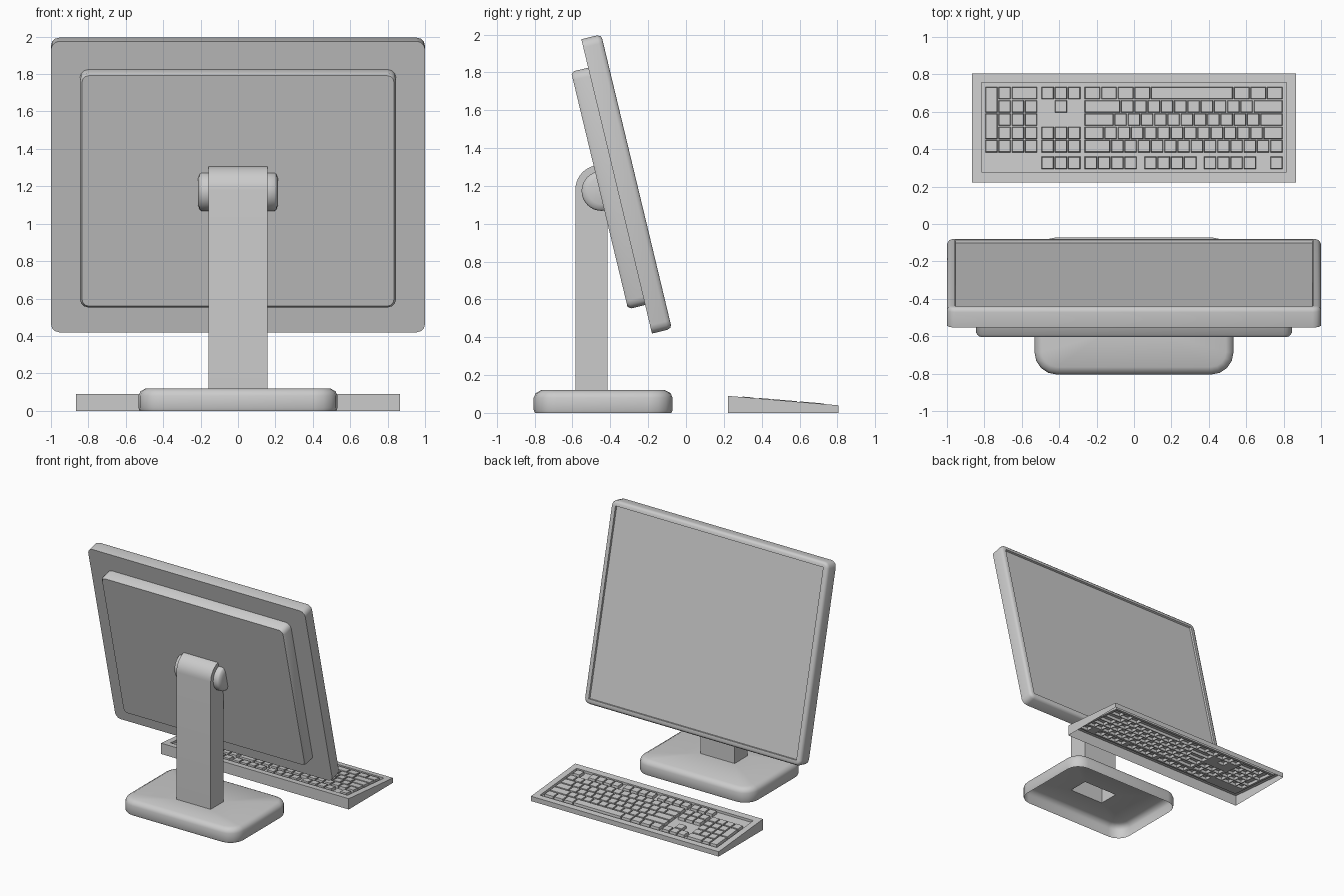
import bpy, bmesh, math
from mathutils import Matrix, Vector

if "Cube" in bpy.data.objects:
    bpy.data.objects.remove(bpy.data.objects["Cube"])


def ring(bm, pts):
    """Closed loop of vertices; returns its vertices and edges."""
    vs = [bm.verts.new(p) for p in pts]
    es = [bm.edges.new((vs[i], vs[(i + 1) % len(vs)])) for i in range(len(vs))]
    return vs, es


def skin(bm, a, b):
    n = len(a)
    for i in range(n):
        j = (i + 1) % n
        bm.faces.new((a[i], a[j], b[j], b[i]))


def loft(bm, loops):
    """Skin a series of point loops; returns the built rings."""
    rings = [ring(bm, p) for p in loops]
    for (a, _), (b, _) in zip(rings, rings[1:]):
        skin(bm, a, b)
    return rings


def rounded(hx, hy, r, seg, z, cx=0, cy=0):
    pts = []
    for k, (sx, sy) in enumerate(((1, 1), (-1, 1), (-1, -1), (1, -1))):
        for i in range(seg + 1):
            a = math.pi / 2 * (k + i / seg)
            pts.append(Vector((cx + sx * (hx - r) + r * math.cos(a),
                               cy + sy * (hy - r) + r * math.sin(a), z)))
    return pts


def finish(name, bm, smooth=None, matrix=None):
    bmesh.ops.recalc_face_normals(bm, faces=bm.faces[:])
    me = bpy.data.meshes.new(name)
    bm.to_mesh(me)
    bm.free()
    if matrix:
        me.transform(matrix)
    ob = bpy.data.objects.new(name, me)
    bpy.context.collection.objects.link(ob)
    if smooth:
        bpy.ops.object.select_all(action='DESELECT')
        ob.select_set(True)
        bpy.context.view_layer.objects.active = ob
        bpy.ops.object.shade_smooth_by_angle(angle=math.radians(smooth))
    return ob


# Tilted frame of the screen: local y runs up the panel, local z out of the screen
t = math.radians(13.5)
tilt = Matrix(((-1, 0, 0, 0),
               (0, -math.sin(t), math.cos(t), -0.314),
               (0, math.cos(t), math.sin(t), 1.21),
               (0, 0, 0, 1)))


def slab(name, hx, hy, r, profile):
    bm = bmesh.new()
    rings = loft(bm, [rounded(hx - d, hy - d, max(r - d, 0.002), 3, z)
                      for d, z in profile])
    bm.faces.new(rings[0][0])
    bm.faces.new(rings[-1][0])
    finish(name, bm, 40, tilt)


# Screen panel with rounded bezel and recessed display
slab("screen_panel", 1.0, 0.8, 0.045,
     [(0, -0.054), (0, 0.03), (0.007, 0.047), (0.02, 0.054),
      (0.043, 0.054), (0.045, 0.038)])
# Thinner housing behind the panel
slab("rear_housing", 0.845, 0.645, 0.045,
     [(0, -0.05), (0, -0.13), (0.012, -0.147)])

# Base: hollow rounded foot, open below, with a slot under the column
bm = bmesh.new()
rings = loft(bm, [rounded(0.532 - d, 0.367 - d, 0.12 - d, 4, z, 0, -0.438)
                  for d, z in ((0.006, 0), (0, 0.015), (0, 0.08),
                               (0.01, 0.104), (0.04, 0.12))])
slot = ring(bm, [(-0.158, -0.585, 0.12), (0.158, -0.585, 0.12),
                 (0.158, -0.415, 0.12), (-0.158, -0.415, 0.12)])
bmesh.ops.triangle_fill(bm, edges=rings[-1][1] + slot[1], use_beauty=True)
finish("base", bm, 50)

# Column with a rounded head, open at its foot
prof = [(-0.415, 0.12), (-0.585, 0.12)]
for i in range(13):
    a = math.radians(180 - 108 * i / 12)
    prof.append((-0.455 + 0.13 * math.cos(a), 1.18 + 0.13 * math.sin(a)))
bm = bmesh.new()
(a, _), (b, _) = loft(bm, [[(x, y, z) for y, z in prof] for x in (-0.158, 0.158)])
foot = [f for f in bm.faces if all(v.co.z < 0.13 for v in f.verts)]
bmesh.ops.delete(bm, geom=foot, context='FACES_ONLY')
bm.faces.new(a)
bm.faces.new(b)
finish("column", bm, 35)

# Hinge barrel with domed ends, running through the column head
half = [(0.15, 0.105), (0.195, 0.105), (0.205, 0.097), (0.215, 0.07)]
bm = bmesh.new()
rings = loft(bm, [[(x, -0.447 + r * math.cos(k * math.pi / 16),
                    1.173 + r * math.sin(k * math.pi / 16)) for k in range(32)]
                  for x, r in [(-x, r) for x, r in reversed(half)] + half])
bm.faces.new(rings[0][0])
bm.faces.new(rings[-1][0])
finish("hinge", bm, 45)

# Key layout in key units: (column, row, width, depth), from the user's left
keys = []


def row(v, widths, u=0.0):
    for w in widths:
        if w > 0:
            keys.append((u, v, w, 1))
        u += abs(w)             # negative width is a gap


row(0, [1.25] * 3 + [6.25] + [1.25] * 4)
row(1, [2.25] + [1] * 10 + [2.75])
row(2, [1.75] + [1] * 11 + [2.25])
row(3, [1.5] + [1] * 12 + [1.5])
row(4, [1] * 13 + [2])
row(5.25, [1, -1] + [1] * 4 + [-0.5] + [1] * 4 + [-0.5] + [1] * 4)
for v in (0, 3, 4, 5.25):
    row(v, [1] * 3, 15.25)
row(1, [1], 16.25)
row(0, [2, 1], 18.5)
for v in (1, 2, 3):
    row(v, [1] * 3, 18.5)
row(4, [1] * 4, 18.5)
keys += [(21.5, 0, 1, 2), (21.5, 2, 1, 2)]


# Keyboard: wedge shell open below, sunken tray, keys rising from the tray
def on_slope(x, y, h):
    return (x, y, 0.09 - (y - 0.22) * 0.085 + h)


def rect(x0, x1, y0, y1, h):
    return [on_slope(x, y, h) for x, y in ((x0, y0), (x1, y0), (x1, y1), (x0, y1))]


U, DEPTH = 0.0709, -0.02
bm = bmesh.new()
outer = rect(-0.865, 0.865, 0.222, 0.805, 0)
rings = loft(bm, [[(x, y, 0) for x, y, z in outer], outer,
                  rect(-0.815, 0.815, 0.277, 0.757, 0),
                  rect(-0.815, 0.815, 0.277, 0.757, DEPTH)])
tray = rings[-1][1][:]
caps = []
for u, v, w, d in keys:
    x1, y1 = 0.797 - u * U, 0.735 - v * U
    x0, y0 = x1 - w * U, y1 - d * U
    low, high = [rect(x0 + g, x1 - g, y0 + g, y1 - g, h)
                 for g, h in ((0.003, DEPTH), (0.006, 0.003))]
    base, top = loft(bm, [low, high])
    bm.faces.new(top[0])
    tray += base[1]
bmesh.ops.triangle_fill(bm, edges=tray, use_beauty=True)
finish("keyboard", bm)
